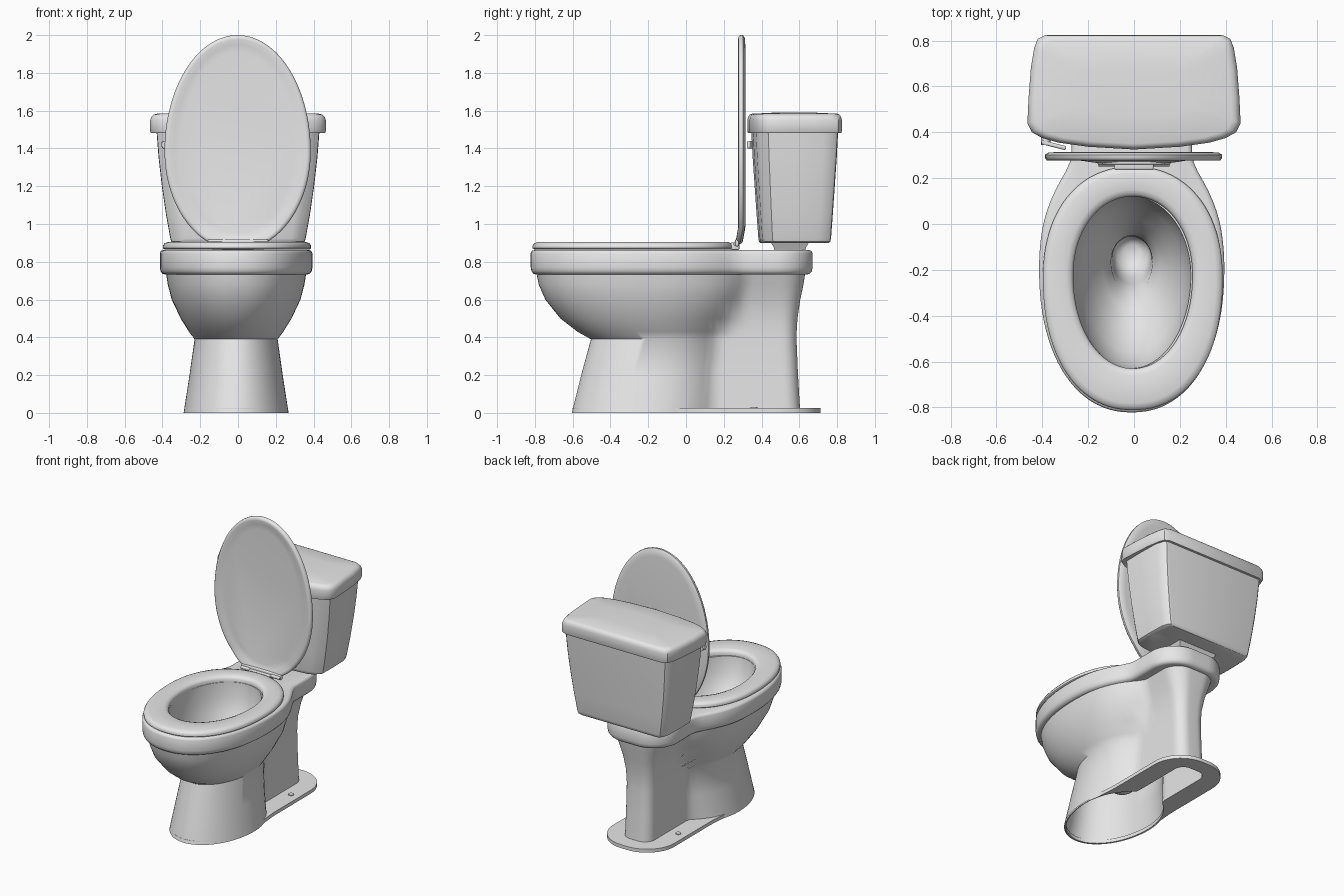
import bpy, bmesh, math
from mathutils import Matrix

cube = bpy.data.objects.get("Cube")
if cube:
    bpy.data.objects.remove(cube)

ceramic = bpy.data.materials.new("ceramic_grey")
ceramic.use_nodes = True
ceramic.diffuse_color = (0.8, 0.8, 0.8, 1)
ceramic.node_tree.nodes["Principled BSDF"].inputs["Base Color"].default_value = (0.8, 0.8, 0.8, 1)


def finish(name, bm, x=0.0, angle=35):
    bmesh.ops.remove_doubles(bm, verts=bm.verts, dist=1e-5)
    bmesh.ops.recalc_face_normals(bm, faces=bm.faces)
    mesh = bpy.data.meshes.new(name)
    bm.to_mesh(mesh)
    bm.free()
    mesh.materials.append(ceramic)
    ob = bpy.data.objects.new(name, mesh)
    ob.location.x = x
    bpy.context.collection.objects.link(ob)
    bpy.ops.object.select_all(action='DESELECT')
    ob.select_set(True)
    bpy.context.view_layer.objects.active = ob
    bpy.ops.object.shade_smooth_by_angle(angle=math.radians(angle))


def loft(name, loops, cap_start=False, cap_end=False, ring=False, x=0.0, angle=35):
    """Skin a series of loops that all have the same point count."""
    bm = bmesh.new()
    rows = [[bm.verts.new(p) for p in loop] for loop in loops]
    pairs = list(zip(rows, rows[1:]))
    if ring:
        pairs.append((rows[-1], rows[0]))
    for a, b in pairs:
        for i in range(len(a)):
            j = (i + 1) % len(a)
            bm.faces.new((a[i], a[j], b[j], b[i]))
    if cap_start:
        bm.faces.new(rows[0])
    if cap_end:
        bm.faces.new(rows[-1])
    finish(name, bm, x, angle)


def mirror_loop(half):
    return half + [(-x, y) for x, y in reversed(half)]


def section(front, back, half, end=None, neck=0.0, r=0.07, sharp=5, power=2.0, steps=52):
    """Egg outline, optionally blended into a narrower neck behind it."""
    stop = back if end is None else end
    mid = front + 0.54 * (back - front)
    pts = []
    for i in range(steps + 1):
        y = front + (stop - front) * (1 - math.cos(math.pi * i / steps)) / 2
        d = abs(y - mid) / ((mid - front) if y < mid else (back - mid))
        w = half * max(0.0, 1 - d ** power) ** (1 / power)
        if neck:
            t = min(1.0, max(0.0, (y + 0.3) / 0.3))
            c = neck * t * t * (3 - 2 * t)
            e = max(0.0, y - (stop - r))
            if e:
                c = neck - r + math.sqrt(max(0.0, r * r - e * e))
            w = (w ** sharp + c ** sharp) ** (1 / sharp)
        pts.append((w, y))
    return mirror_loop(pts)


def at(z, loop):
    return [(x, y, z) for x, y in loop]


def box(name, centre, size, bevel, turn=0.0):
    bm = bmesh.new()
    m = Matrix.Translation(centre) @ Matrix.Rotation(turn, 4, 'Z') @ Matrix.Diagonal((*size, 1))
    bmesh.ops.create_cube(bm, size=1, matrix=m)
    bmesh.ops.bevel(bm, geom=bm.edges[:], offset=bevel, segments=3, profile=0.5, affect='EDGES')
    finish(name, bm)


def cylinder(name, centre, radius, depth, axis=None):
    m = Matrix.Translation(centre)
    if axis:
        m = m @ Matrix.Rotation(math.pi / 2, 4, axis)
    bm = bmesh.new()
    bmesh.ops.create_cone(bm, cap_ends=True, segments=20, radius1=radius, radius2=radius,
                          depth=depth, matrix=m)
    finish(name, bm)


# Bowl and pedestal: height, front, egg back, half width, column back, column half width, power
body = [(0, -.605, .16, .278, .605, .11, 2), (.2, -.555, .158, .247, .593, .108, 2),
        (.39, -.503, .165, .22, .585, .108, 2), (.43, -.575, .19, .25, .586, .11, 2.05),
        (.5, -.665, .25, .294, .59, .114, 2.1), (.6, -.745, .31, .341, .605, .135, 2.2),
        (.68, -.78, .335, .362, .622, .165, 2.2), (.733, -.79, .34, .37, .63, .185, 2.2)]
loops = [at(z, section(f, b, h, e, n, n * .7, power=p)) for z, f, b, h, e, n, p in body]
# Rim band with the rear shelf
for z, inset in ((.733, .028), (.737, .014), (.75, .004), (.77, 0), (.845, 0),
                 (.858, .006), (.862, .02)):
    loops.append(at(z, section(-.822 + inset, .34 - inset, .404 - inset, .67 - inset,
                               .262 - inset, .2 - inset, 8, 2.2)))
# Inside of the bowl down to the drain
inside = [(.862, -.63, .12, .258), (.75, -.615, .115, .25), (.65, -.56, .08, .22),
          (.55, -.47, .02, .175), (.47, -.37, -.03, .125), (.41, -.3, -.05, .09),
          (.3, -.26, -.055, .085), (.22, -.23, -.052, .083), (.175, -.2, -.06, .068),
          (.15, -.16, -.085, .03)]
loops += [at(z, section(f, b, h)) for z, f, b, h in inside]
loft("bowl_and_pedestal", loops, cap_end=True, x=-.01, angle=50)

# Foot plate around the column
foot_in = section(-.59, .16, .265, .6, .105)
foot_out = section(-.6, .16, .27, .713, .245, .22, 12)
loft("foot_plate", [at(0, foot_in), at(0, foot_out), at(.025, foot_out), at(.025, foot_in)],
     ring=True, x=-.01)
for side, label in ((1, "left"), (-1, "right")):
    cylinder("foot_bolt_" + label, (side * .18 - .01, .36, .018), .018, .026)

# Seat ring
seat = []
for z, i in ((.864, .01), (.872, 0), (.886, 0), (.898, .008), (.905, .03)):
    seat.append(at(z, section(-.812 + i, .25 - i, .392 - i, power=2.2)))
for z, i in ((.905, .03), (.898, .01), (.885, 0), (.864, 0)):
    seat.append(at(z, section(-.63 - i, .12 + i, .26 + i, power=2.06)))
loft("seat", seat, ring=True, x=-.005, angle=50)

# Raised lid, standing upright with a shallow dished front and a foot leaning to the hinge
lid = []
for y, i in ((.314, .05), (.311, .015), (.302, 0), (.288, 0), (.278, .008),
             (.276, .022), (.284, .05), (.286, .09)):
    outline = [(x, max(-s, .895 + i * .3)) for x, s in section(-2 + i, -.86 - i, .387 - i)]
    lid.append([(x, y - .18 * max(0, .98 - z), z) for x, z in outline])
loft("lid", lid, cap_start=True, cap_end=True, x=-.002, angle=50)

# Hinge between seat and lid
box("hinge_mount", (0, .26, .883), (.17, .045, .04), .006)
box("hinge_bar", (0, .27, .9), (.32, .02, .036), .006)
for side, label in ((1, "left"), (-1, "right")):
    cylinder("hinge_knuckle_" + label, (side * .12, .264, .895), .013, .07, 'Y')

# Tank and cover plans, each scaled about the tank centre
cover_plan = mirror_loop([(0.0001, .325), (.2, .337), (.33, .355), (.4, .375), (.445, .4),
                          (.465, .44), (.46, .55), (.45, .68), (.435, .77), (.42, .808),
                          (.385, .825)])
tank_plan = mirror_loop([(0.0001, .345), (.2, .354), (.34, .37), (.385, .388), (.43, .435),
                         (.432, .58), (.428, .73), (.41, .785), (.395, .802), (.375, .806)])


def tank_loop(plan, z, sx, sy):
    return [(x * sx, .575 + (y - .575) * sy, z) for x, y in plan]


loft("tank", [tank_loop(tank_plan, z, sx, sy) for z, sx, sy in (
    (.9, .79, .79), (.907, .818, .82), (.925, .83, .835), (1.05, .882, .875),
    (1.2, .933, .92), (1.35, .973, .965), (1.5, 1, 1))], True, True)
loft("tank_cover", [tank_loop(cover_plan, z, sx, sy) for z, sx, sy in (
    (1.483, .92, .92), (1.483, .99, .99), (1.49, 1, 1), (1.55, 1, 1), (1.567, .988, .985),
    (1.579, .96, .95), (1.584, .92, .9), (1.59, .5, .4))], True, True)


# Neck joining tank and shelf
def neck_loop(z, hx, hy):
    return [(x * hx, .55 + y * hy, z) for x, y in ((-1, -1), (1, -1), (1, 1), (-1, 1))]


loft("tank_neck", [neck_loop(.855, .13, .08), neck_loop(.875, .14, .085),
                   neck_loop(.91, .16, .105)], True, True)

# Flush handle on the tank front
cylinder("handle_pivot", (-.385, .365, 1.42), .02, .04, 'X')
box("handle_lever", (-.35, .344, 1.42), (.11, .018, .04), .007, -.25)
